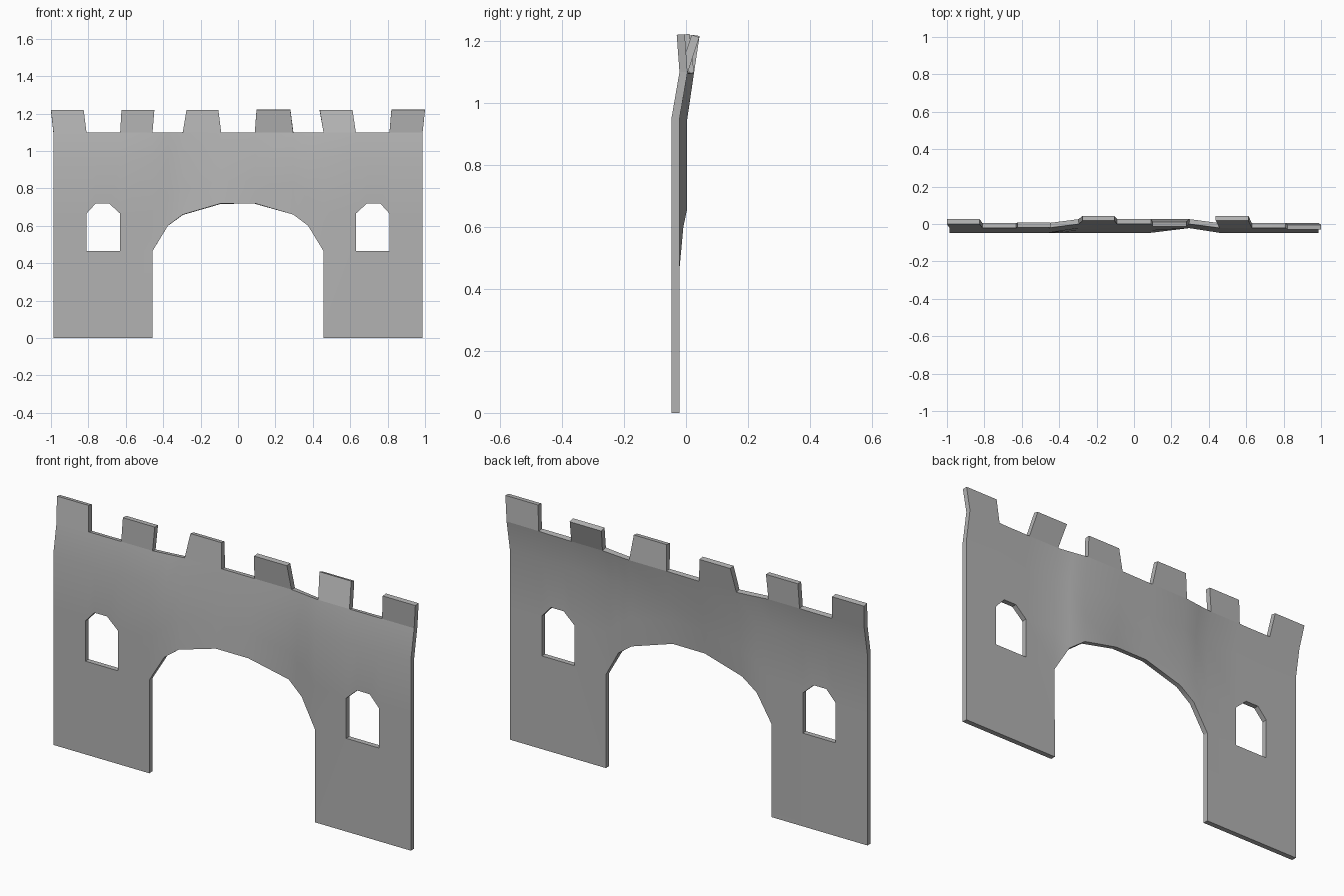
import bpy, bmesh, math

cube = bpy.data.objects.get("Cube")
if cube:
    bpy.data.objects.remove(cube)

THICK = 0.026
TOP = 1.1

stone = bpy.data.materials.new("grey stone")
stone.use_nodes = True
grey = (0.45, 0.45, 0.45, 1)
stone.diffuse_color = grey
stone.node_tree.nodes["Principled BSDF"].inputs["Base Color"].default_value = grey

# Half profile: x -> heights of the two middle rows (arch or window edges)
ROWS = {
    0.09: (0.72, 0.84), 0.295: (0.66, 0.80), 0.375: (0.60, 0.75),
    0.457: (0.465, 0.68), 0.63: (0.465, 0.665), 0.69: (0.465, 0.72),
    0.76: (0.465, 0.72), 0.81: (0.465, 0.665), 0.987: (0.465, 0.665),
}
COLUMNS = [-x for x in reversed(ROWS)] + list(ROWS)


def depth(x, row):
    """Front surface of the wall: upright below, bent backwards on top."""
    near = max(0, min(1, (0.457 - abs(x)) / 0.16))
    if row == 4:
        return -0.021 + 0.021 * near
    if row == 3:
        return -0.047 + 0.025 * near
    if row in (1, 2) and 0.2 < x < 0.4:
        return -0.047 + 0.025 * near
    return -0.047 + (0.012 * near if row == 2 else 0)


bm = bmesh.new()
grid = {}
for x in COLUMNS:
    low, mid = ROWS[abs(x)]
    for row, z in enumerate((0, low, mid, 0.95, TOP)):
        grid[x, row] = bm.verts.new((x, depth(x, row), z))

# Wall panels, leaving out the gateway and the two windows
for a, b in zip(COLUMNS, COLUMNS[1:]):
    middle = abs(a + b) / 2
    for row in range(4):
        gateway = row == 0 and middle < 0.457
        window = row == 1 and 0.63 < middle < 0.81
        if not (gateway or window):
            bm.faces.new((grid[a, row], grid[b, row],
                          grid[b, row + 1], grid[a, row + 1]))

# Battlements, each leaning its own way: base columns, top edge, top depth
BATTLEMENTS = [
    (-0.987, -0.81, -1.0, -0.825, 0.0),
    (-0.63, -0.457, -0.623, -0.447, -0.018),
    (-0.295, -0.09, -0.275, -0.105, 0.018),
    (0.09, 0.295, 0.099, 0.28, -0.014),
    (0.457, 0.63, 0.437, 0.612, 0.018),
    (0.81, 0.987, 0.82, 1.0, -0.03),
]
for base_a, base_b, top_a, top_b, y in BATTLEMENTS:
    bm.faces.new((grid[base_a, 4], grid[base_b, 4],
                  bm.verts.new((top_b, y, 1.22)), bm.verts.new((top_a, y, 1.22))))

bmesh.ops.delete(bm, geom=[v for v in bm.verts if not v.link_faces], context="VERTS")
mesh = bpy.data.meshes.new("castle_wall")
bm.to_mesh(mesh)
bm.free()
mesh.materials.append(stone)
wall = bpy.data.objects.new("castle_wall", mesh)
bpy.context.collection.objects.link(wall)

# Give the sheet its thickness towards the back
solid = wall.modifiers.new("thickness", "SOLIDIFY")
solid.thickness = THICK
solid.offset = -1
bpy.ops.object.select_all(action="DESELECT")
wall.select_set(True)
bpy.context.view_layer.objects.active = wall
bpy.ops.object.modifier_apply(modifier=solid.name)

# Smooth wall with crisp rims and flat battlements
bpy.ops.object.shade_smooth_by_angle(angle=math.radians(30))
for face in wall.data.polygons:
    if face.center.z > TOP + 0.02:
        face.use_smooth = False
